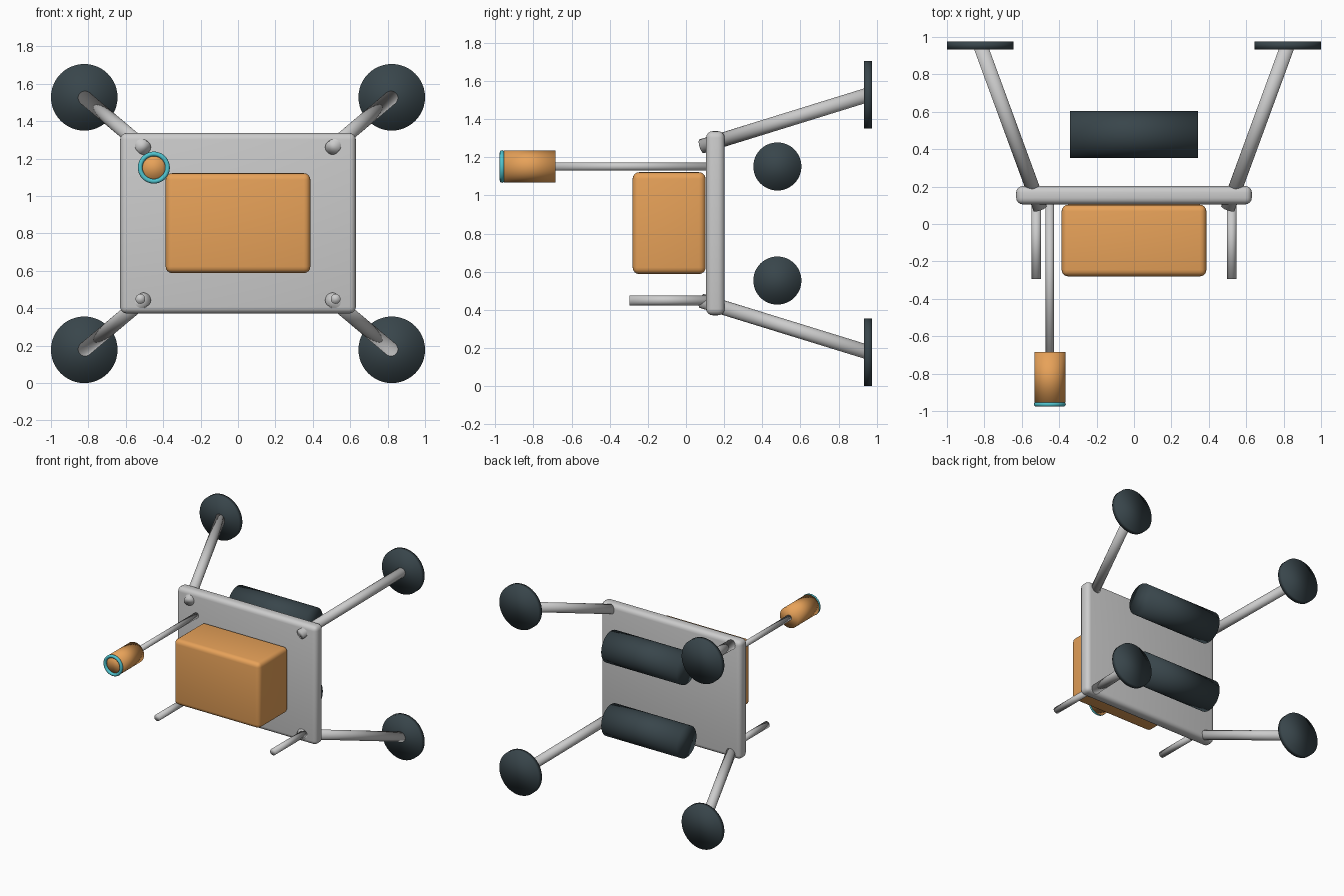
import bpy
from mathutils import Vector

if "Cube" in bpy.data.objects:
    bpy.data.objects.remove(bpy.data.objects["Cube"])


def material(name, rgb):
    m = bpy.data.materials.new(name)
    m.diffuse_color = (*rgb, 1)
    m.use_nodes = True
    m.node_tree.nodes["Principled BSDF"].inputs["Base Color"].default_value = m.diffuse_color
    return m


orange = material("orange_paint", (0.80, 0.36, 0.10))
dark = material("dark_rubber", (0.04, 0.06, 0.07))
cyan = material("cyan_trim", (0.08, 0.55, 0.62))


def finish(name, mat):
    o = bpy.context.object
    o.name = name
    if mat:
        o.data.materials.append(mat)
    bpy.ops.object.shade_smooth()
    return o


def box(name, lo, hi, bevel, mat=None):
    lo, hi = Vector(lo), Vector(hi)
    bpy.ops.mesh.primitive_cube_add(size=1, location=(lo + hi) / 2)
    bpy.context.object.scale = hi - lo
    bpy.ops.object.transform_apply(location=False, rotation=False, scale=True)
    o = finish(name, mat)
    b = o.modifiers.new("soft_edges", 'BEVEL')
    b.width, b.segments = bevel, 4
    return o


def rod(name, a, b, r, mat=None, sides=32):
    a, b = Vector(a), Vector(b)
    bpy.ops.mesh.primitive_cylinder_add(vertices=sides, radius=r, depth=(b - a).length,
                                        location=(a + b) / 2)
    bpy.context.object.rotation_euler = (b - a).to_track_quat('Z', 'Y').to_euler()
    return finish(name, mat)


# Mounting plate and equipment box
box("back_plate", (-0.63, 0.105, 0.372), (0.63, 0.203, 1.337), 0.035)
box("equipment_box", (-0.387, -0.28, 0.588), (0.387, 0.103, 1.122), 0.035, orange)

# Four splayed legs with round foot pads
for sx, side in ((-1, "left"), (1, "right")):
    for z0, z1, level in ((0.447, 0.178, "lower"), (1.258, 1.528, "upper")):
        rod(f"{level}_{side}_leg", (sx * 0.502, 0.083, z0), (sx * 0.822, 0.955, z1), 0.038)
        rod(f"{level}_{side}_foot", (sx * 0.822, 0.934, z1), (sx * 0.822, 0.976, z1),
            0.178, dark, 48)
    # Front pins
    rod(f"{side}_front_pin", (sx * 0.522, 0.11, 0.45), (sx * 0.522, -0.295, 0.45), 0.026)

# Two tanks behind the plate
for z, level in ((0.554, "lower"), (1.152, "upper")):
    rod(f"{level}_tank", (-0.341, 0.479, z), (0.341, 0.479, z), 0.126, dark, 48)

# Sensor on a forward boom
sx, sz = -0.45, 1.152
rod("sensor_boom", (sx, 0.11, sz), (sx, -0.70, sz), 0.022)
rod("sensor_head", (sx, -0.685, sz), (sx, -0.955, sz), 0.083, orange, 40)
bpy.ops.mesh.primitive_torus_add(major_radius=0.073, minor_radius=0.0125, major_segments=48,
                                 minor_segments=12, location=(sx, -0.964, sz),
                                 rotation=(1.570796, 0, 0))
finish("sensor_ring", cyan)
